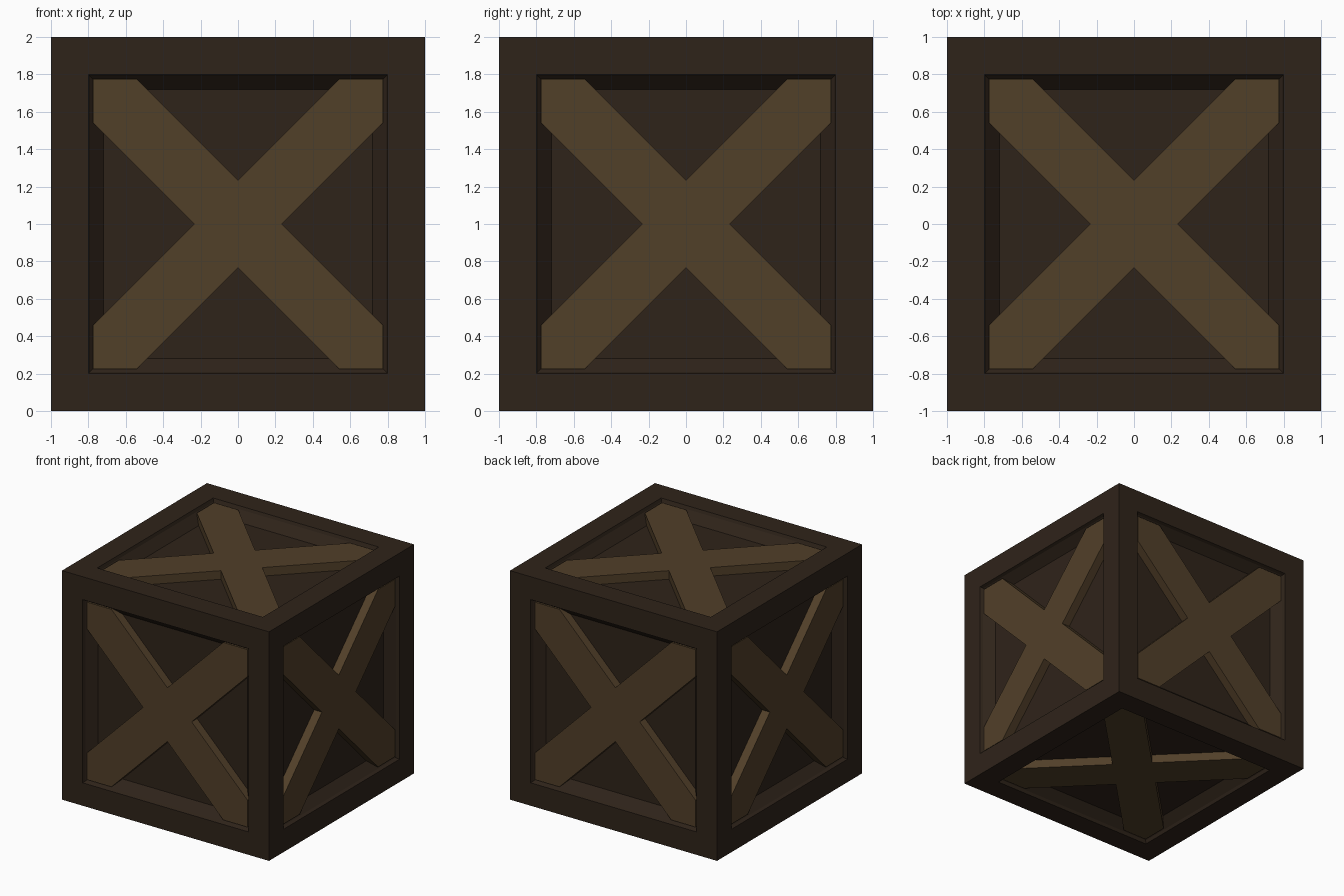
import bpy, bmesh
from mathutils import Matrix, Vector

if "Cube" in bpy.data.objects:
    bpy.data.objects.remove(bpy.data.objects["Cube"])


def material(name, color):
    m = bpy.data.materials.new(name)
    m.diffuse_color = color
    m.use_nodes = True
    m.node_tree.nodes["Principled BSDF"].inputs["Base Color"].default_value = m.diffuse_color
    return m


def add_object(name, bm, mat):
    bmesh.ops.recalc_face_normals(bm, faces=bm.faces)
    me = bpy.data.meshes.new(name)
    bm.to_mesh(me)
    bm.free()
    me.materials.append(mat)
    ob = bpy.data.objects.new(name, me)
    bpy.context.collection.objects.link(ob)
    return ob


dark_wood = material("dark_wood", (0.028, 0.017, 0.010, 1))
light_wood = material("light_wood", (0.083, 0.050, 0.022, 1))

# Crate body: cube with a stepped, sloping recess on each side
bm = bmesh.new()
bmesh.ops.create_cube(bm, size=2, matrix=Matrix.Translation((0, 0, 1)))
panels = bm.faces[:]
for thickness, depth in ((0.2, 0), (0.01, 0.025), (0.07, 0.075)):
    bmesh.ops.inset_individual(bm, faces=panels, thickness=thickness,
                               depth=0, use_even_offset=True)
    for f in panels:
        f.normal_update()
        shift = f.normal * -depth
        for v in f.verts:
            v.co += shift
add_object("crate_body", bm, dark_wood)

# Cross braces: one X-shaped board per side, set just below the frame
A, N = 0.775, 0.235          # half span, notch distance from centre
TOP, BASE = 0.975, 0.89      # distances from crate centre
arm = [Vector((N, 0)), Vector((A, A - N)), Vector((A, A)), Vector((A - N, A))]
outline = []
for i in range(4):
    turn = Matrix(((0, -1), (1, 0)))
    outline += arm
    arm = [turn @ p for p in arm]

sides = {"front": (0, -1, 0), "back": (0, 1, 0), "left": (-1, 0, 0),
         "right": (1, 0, 0), "top": (0, 0, 1), "bottom": (0, 0, -1)}
for side, normal in sides.items():
    bm = bmesh.new()
    face = bm.faces.new([bm.verts.new((p.x, p.y, BASE)) for p in outline])
    ext = bmesh.ops.extrude_face_region(bm, geom=[face])["geom"]
    for v in ext:
        if isinstance(v, bmesh.types.BMVert):
            v.co.z = TOP
    rot = Vector(normal).to_track_quat('Z', 'Y').to_matrix().to_4x4()
    bm.transform(Matrix.Translation((0, 0, 1)) @ rot)
    add_object(side + "_cross_brace", bm, light_wood)
